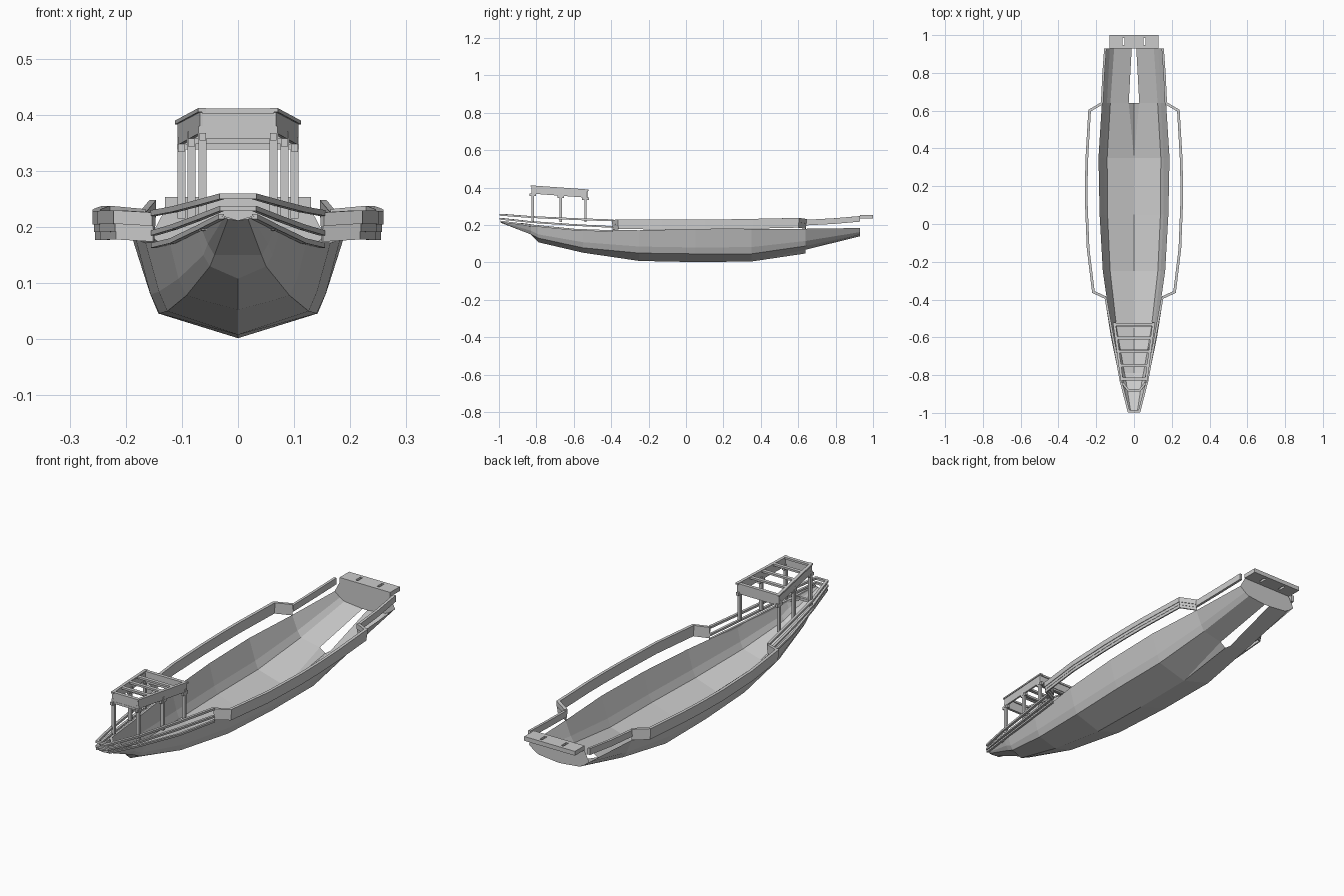
import bpy, bmesh
from mathutils import Vector

if "Cube" in bpy.data.objects:
    bpy.data.objects.remove(bpy.data.objects["Cube"])


def make(name, verts, faces, mirror=False):
    me = bpy.data.meshes.new(name)
    bm = bmesh.new()
    vs = [bm.verts.new(v) for v in verts]
    for f in faces:
        bm.faces.new([vs[i] for i in f])
    bmesh.ops.remove_doubles(bm, verts=bm.verts, dist=1e-5)
    bmesh.ops.recalc_face_normals(bm, faces=bm.faces)
    bm.to_mesh(me)
    bm.free()
    ob = bpy.data.objects.new(name, me)
    bpy.context.collection.objects.link(ob)
    if mirror:
        m = ob.modifiers.new("mirror", 'MIRROR')
        m.use_clip = True
    return ob


def box(name, x0, x1, y0, y1, z0, z1, mirror=False):
    v = [(x, y, z) for x in (x0, x1) for y in (y0, y1) for z in (z0, z1)]
    f = [(0, 1, 3, 2), (4, 6, 7, 5), (0, 4, 5, 1), (2, 3, 7, 6), (0, 2, 6, 4), (1, 5, 7, 3)]
    return make(name, v, f, mirror)


def rail(name, path, w, h, drop=0.0, mirror=False):
    """Rectangular bar along a path that marks the centre of its top face."""
    p = [Vector(q) for q in path]
    verts, faces = [], []
    n = len(p)
    for i in range(n):
        dirs = []
        if i > 0:
            dirs.append((p[i] - p[i - 1]).to_2d().normalized())
        if i < n - 1:
            dirs.append((p[i + 1] - p[i]).to_2d().normalized())
        t = sum(dirs, Vector((0, 0))).normalized()
        s = w / 2 / max(0.5, t.dot(dirs[0]))
        nx, ny = t.y * s, -t.x * s
        for sgn, dz in ((1, 0), (-1, 0), (-1, -h), (1, -h)):
            verts.append((p[i].x + sgn * nx, p[i].y + sgn * ny, p[i].z + dz - drop))
    for i in range(n - 1):
        a = i * 4
        for k in range(4):
            j = (k + 1) % 4
            faces.append((a + k, a + j, a + 4 + j, a + 4 + k))
    faces += [(0, 1, 2, 3), tuple(range(4 * n - 4, 4 * n))]
    return make(name, verts, faces, mirror)


# Hull stations: y, keel z, slot (x,z), chine (x,z), bilge (x,z), sheer (x,z)
stations = [
    (-0.99, .212, 0, .212, .018, .214, .025, .217, .030, .221),
    (-0.83, .150, 0, .150, .042, .150, .054, .170, .066, .200),
    (-0.79, .108, 0, .108, .050, .130, .062, .150, .075, .194),
    (-0.55, .052, 0, .052, .092, .078, .106, .108, .122, .174),
    (-0.25, .008, 0, .008, .126, .050, .141, .085, .165, .172),
    (0.05, .002, 0, .002, .140, .046, .156, .080, .182, .178),
    (0.35, .005, 0, .005, .142, .046, .157, .082, .188, .179),
    (0.64, .048, .028, .068, .125, .088, .143, .115, .170, .180),
    (0.93, .140, .012, .140, .105, .150, .128, .162, .155, .184),
]
verts, faces = [], []
for s in stations:
    verts.append((0, s[0], s[1]))
    verts += [(s[k], s[0], s[k + 1]) for k in (2, 4, 6, 8)]
for i in range(len(stations) - 1):
    for k in range(4):
        if k == 0 and i < 6:
            continue                      # keel and slot edge coincide
        if k == 0 and i == 7:
            continue                      # open rudder slot
        a, b = i * 5 + k, i * 5 + 5 + k
        if k == 0 and i == 6:
            faces.append((a, b, b + 1))   # skeg wedge
        else:
            faces.append((a, a + 1, b + 1, b))
faces.append((0, 2, 3, 4))                # bow tip
hull = make("hull", verts, faces, True)

# Transom panel below the stern board
half = [(.012, .14), (.105, .150), (.128, .162), (.155, .184), (.128, .235)]
pts = [(x, .93, z) for x, z in half] + [(-x, .93, z) for x, z in reversed(half)]
make("transom", pts, [range(len(pts))])

# Stern board with two slots
box("stern_board_centre", -.049, .049, .93, 1.0, .234, .254)
box("stern_board_side", .061, .13, .93, 1.0, .234, .254, True)
box("stern_board_front", .049, .061, .93, .948, .234, .254, True)
box("stern_board_back", .049, .061, .985, 1.0, .234, .254, True)

# Outrigger gallery: three stacked strakes
bulge = [(.150, -.39, .226), (.215, -.36, .230), (.243, -.13, .229), (.252, .10, .229),
         (.252, .25, .231), (.249, .36, .233), (.235, .60, .238), (.168, .64, .232)]
for k, (w, h, drop) in enumerate([(.014, .024, 0), (.009, .014, .024), (.006, .014, .038)]):
    rail(f"gallery_strake_{k}", bulge, w, h, drop, True)

# Stern bulwark
rail("stern_bulwark", [(.169, .64, .228), (.162, .79, .236), (.152, .93, .248)], .012, .03, 0, True)


# Bow rails running round the stem
def around(half):
    return half + [(-x, y, z) for x, y, z in reversed(half)]


rail("bow_rail_upper", around([(.150, -.39, .230), (.112, -.60, .237), (.070, -.83, .248), (.028, -.992, .260)]), .012, .010)
rail("bow_rail_middle", around([(.150, -.39, .194), (.113, -.60, .205), (.070, -.83, .221), (.028, -.992, .238)]), .011, .009)
rail("bow_sheer_strip", [(.150, -.39, .172), (.117, -.60, .180), (.069, -.83, .203), (.030, -.99, .223)], .010, .009, 0, True)

# Bow thwart
rail("bow_thwart", around([(.066, -.835, .205), (.030, -.880, .210)]), .012, .012)

# Canopy posts with brackets, and lower beams
for i, (x, y, top) in enumerate([(.063, -.82, .38), (.083, -.67, .37), (.101, -.537, .36)]):
    box(f"canopy_post_{i}", x - .007, x + .007, y - .006, y + .006, .215, top, True)
    box(f"canopy_bracket_{i}", x - .006, x + .006, y - .018, y + .018, top - .026, top - .012, True)
    box(f"canopy_lower_beam_{i}", -x - .008, x + .008, y - .006, y + .006, top - .022, top - .012)

# Canopy roof frame
rail("canopy_side_panel", [(.064, -.825, .408), (.104, -.528, .386)], .008, .040, 0, True)
rail("canopy_side_cap", [(.064, -.830, .412), (.105, -.522, .390)], .014, .007, 0, True)
box("canopy_front_panel", -.062, .062, -.825, -.817, .368, .408)
box("canopy_rear_panel", -.104, .104, -.536, -.528, .346, .386)
for i in range(5):
    t = i / 4
    x, y, z = .064 + .04 * t, -.82 + .288 * t, .411 - .022 * t
    box(f"canopy_slat_{i}", -x, x, y - .008, y + .008, z - .009, z)
